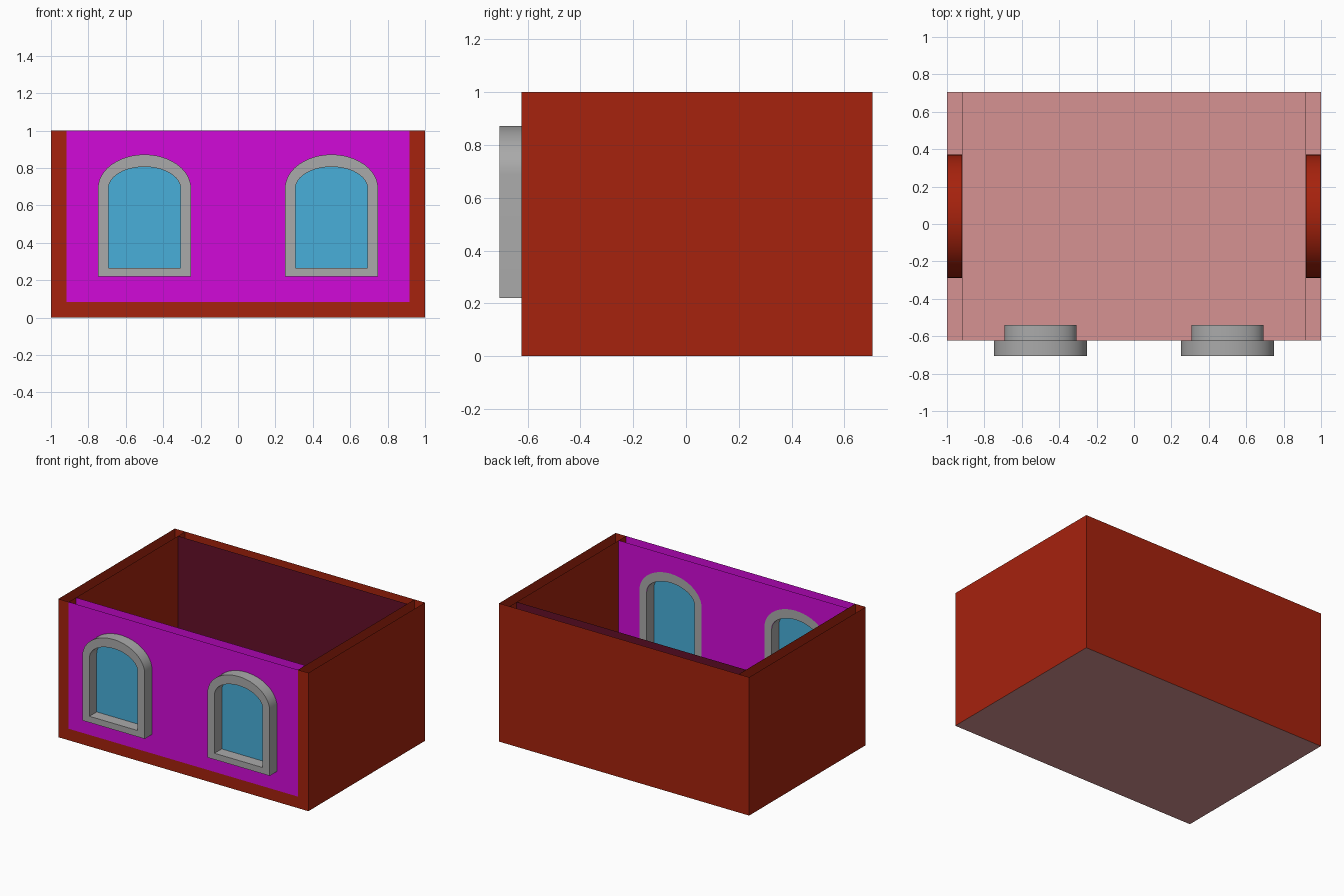
import bpy, bmesh
from math import pi, sin, cos
from mathutils import Matrix

cube = bpy.data.objects.get("Cube")
if cube:
    bpy.data.objects.remove(cube, do_unlink=True)


def material(name, rgb):
    m = bpy.data.materials.new(name)
    m.use_nodes = True
    m.diffuse_color = (*rgb, 1)
    m.node_tree.nodes["Principled BSDF"].inputs["Base Color"].default_value = (*rgb, 1)
    return m


RED = material("brick red", (0.38, 0.016, 0.004))
PURPLE = material("bright purple", (0.64, 0.003, 0.69))
PINK = material("floor pink", (0.67, 0.29, 0.29))
CRIMSON = material("dark crimson", (0.13, 0.005, 0.022))
GREY = material("stone grey", (0.40, 0.40, 0.40))
GLASS = material("glass blue", (0.066, 0.43, 0.70))

T = 0.083                      # wall thickness
FRONT, BACK, HEIGHT = -0.624, 0.707, 1.0
INNER = 1 - T
MID_Y = (FRONT + BACK) / 2


def box(name, lo, hi, mats, rule, open_top=True):
    """Box between two corners; rule(normal) picks the material slot."""
    bm = bmesh.new()
    bmesh.ops.create_cube(bm, size=1)
    for v in bm.verts:
        v.co = [hi[i] if v.co[i] > 0 else lo[i] for i in range(3)]
    bm.normal_update()
    if open_top:
        bmesh.ops.delete(bm, geom=[f for f in bm.faces if f.normal.z > 0.5], context="FACES")
    for f in bm.faces:
        f.material_index = rule(f.normal)
    mesh = bpy.data.meshes.new(name)
    bm.to_mesh(mesh)
    bm.free()
    for m in mats:
        mesh.materials.append(m)
    obj = bpy.data.objects.new(name, mesh)
    bpy.context.collection.objects.link(obj)
    return obj


def rect(x0, x1, z0, z1):
    return [(x0, z0), (x1, z0), (x1, z1), (x0, z1)]


def arch(cx, half, z0, spring, top, n=24):
    """Flat-bottomed opening with an elliptical head."""
    head = [(cx + half * cos(pi * i / n), spring + (top - spring) * sin(pi * i / n))
            for i in range(n + 1)]
    return [(cx - half, z0), (cx + half, z0)] + head


def panel(name, loops, mat, matrix, depth=0.0, caps=True):
    """Upright sheet or prism from outlines; inner outlines become holes."""
    curve = bpy.data.curves.new(name + "_outline", "CURVE")
    curve.dimensions = "2D"
    curve.fill_mode = "BOTH" if caps else "NONE"
    curve.extrude = depth / 2
    for loop in loops:
        s = curve.splines.new("POLY")
        s.points.add(len(loop) - 1)
        for p, (x, z) in zip(s.points, loop):
            p.co = (x, z, 0, 1)
        s.use_cyclic_u = True
    temp = bpy.data.objects.new(name + "_outline", curve)
    bpy.context.collection.objects.link(temp)
    bpy.context.view_layer.update()
    graph = bpy.context.evaluated_depsgraph_get()
    mesh = bpy.data.meshes.new_from_object(temp.evaluated_get(graph))
    bpy.data.objects.remove(temp, do_unlink=True)
    mesh.name = name
    mesh.transform(matrix)
    mesh.materials.clear()
    mesh.materials.append(mat)
    obj = bpy.data.objects.new(name, mesh)
    bpy.context.collection.objects.link(obj)
    bpy.ops.object.select_all(action="DESELECT")
    obj.select_set(True)
    bpy.context.view_layer.objects.active = obj
    bpy.ops.object.shade_smooth_by_angle(angle=0.5)
    return obj


def facing_front(y):
    return Matrix.Translation((0, y, 0)) @ Matrix.Rotation(pi / 2, 4, "X")


def facing_back(y):
    return Matrix.Translation((0, y, 0)) @ Matrix.Rotation(pi, 4, "Z") @ Matrix.Rotation(pi / 2, 4, "X")


def facing_side(x):
    return Matrix.Translation((x, 0, 0)) @ Matrix.Rotation(pi / 2, 4, "Z") @ Matrix.Rotation(pi / 2, 4, "X")


# Floor slab: pink above and below, red edges
box("floor", (-INNER, FRONT, 0), (INNER, BACK, T), [RED, PINK],
    lambda n: int(abs(n.z) > 0.5), open_top=False)

# Hollow side walls with an arched lining hidden in the cavity
for side, name in ((1, "left"), (-1, "right")):
    xs = sorted((side * INNER, side))
    box(name + "_wall", (xs[0], FRONT, 0), (xs[1], BACK, HEIGHT), [RED, PINK],
        lambda n: int(n.z < -0.5))
    panel(name + "_arch_lining", [arch(MID_Y, 0.33, T, 0.5, 0.83)], RED,
          facing_side(side * (1 - T / 2)), T - 0.004, caps=False)

# Hollow back wall, crimson on the room side
box("back_wall", (-INNER, BACK - T, T), (INNER, BACK, HEIGHT), [RED, PINK, CRIMSON],
    lambda n: 2 if n.y < -0.5 else int(n.z < -0.5))


def opening(cx):
    return arch(cx, 0.193, 0.265, 0.69, 0.806)


def surround(cx):
    return arch(cx, 0.249, 0.22, 0.69, 0.872)


# Front wall: two purple sheets with window openings
holes = [opening(-0.5), opening(0.5)]
wall = rect(-INNER, INNER, T, HEIGHT)
panel("front_wall_outer", [wall] + holes, PURPLE, facing_front(FRONT))
panel("front_wall_inner", [wall] + holes, PURPLE, facing_back(FRONT + T))

# Windows: projecting surround, lining through the wall, inner trim, glass
for cx, name in ((0.5, "left"), (-0.5, "right")):
    ring = [surround(cx), opening(cx)]
    panel(name + "_window_surround", ring, GREY, facing_front(FRONT - T / 2), T)
    panel(name + "_window_lining", [opening(cx)], GREY, facing_front(FRONT + T / 2), T, caps=False)
    panel(name + "_window_trim", [surround(-cx), opening(-cx)], GREY, facing_back(FRONT + T + 0.003))
    panel(name + "_window_glass", [opening(cx)], GLASS, facing_front(FRONT))
